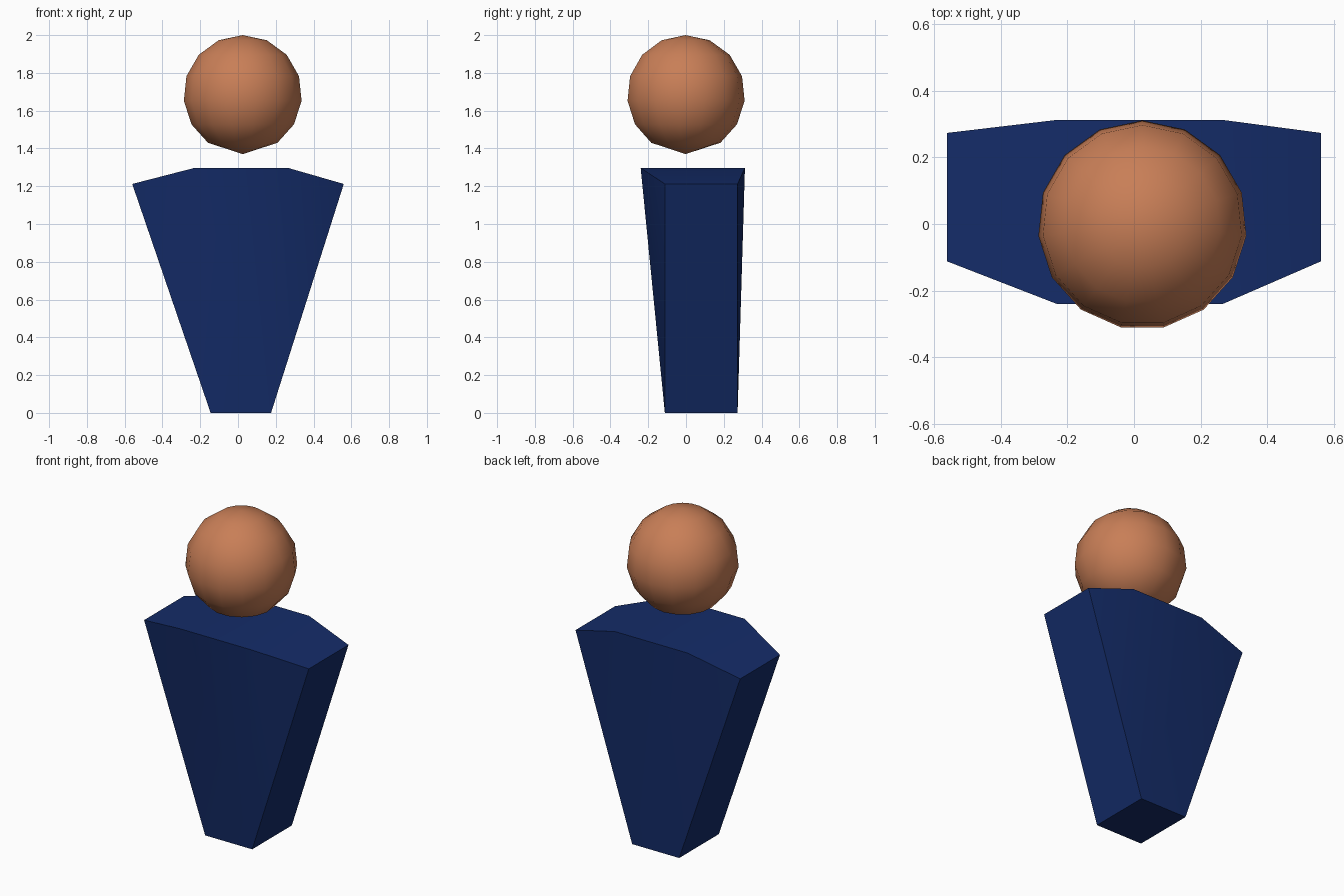
import bpy, bmesh
from math import sin, cos, pi, radians

if "Cube" in bpy.data.objects:
    bpy.data.objects.remove(bpy.data.objects["Cube"])


def finish(bm, name, color, angle):
    bmesh.ops.recalc_face_normals(bm, faces=bm.faces)
    mesh = bpy.data.meshes.new(name)
    bm.to_mesh(mesh)
    bm.free()
    obj = bpy.data.objects.new(name, mesh)
    bpy.context.collection.objects.link(obj)
    mat = bpy.data.materials.new(name + "_color")
    mat.diffuse_color = color
    mat.use_nodes = True
    mat.node_tree.nodes["Principled BSDF"].inputs["Base Color"].default_value = mat.diffuse_color
    mesh.materials.append(mat)
    bpy.ops.object.select_all(action='DESELECT')
    obj.select_set(True)
    bpy.context.view_layer.objects.active = obj
    bpy.ops.object.shade_smooth_by_angle(angle=radians(angle))
    return obj


# Torso: narrow rectangular foot flaring to sloped shoulders
bm = bmesh.new()
sections = [  # x left, x right, y front, y back, z
    (-0.145, 0.175, -0.112, 0.273, 0.0),
    (-0.56, 0.56, -0.112, 0.273, 1.212),
    (-0.23, 0.265, -0.24, 0.312, 1.297),
]
for x0, x1, y0, y1, z in sections:
    for x in (x0, x1):
        for y in (y0, y1):
            bm.verts.new((x, y, z))
bmesh.ops.convex_hull(bm, input=bm.verts)
bmesh.ops.dissolve_limit(bm, angle_limit=radians(1), verts=bm.verts, edges=bm.edges)
finish(bm, "torso", (0.007, 0.025, 0.14, 1), 30)

# Head: 15-sided sphere, rings every 24 degrees, closed by a single bottom point
bm = bmesh.new()
sides, radius, cx, cy, cz = 15, 0.315, 0.025, -0.003, 1.685
step = 2 * pi / sides
top = bm.verts.new((cx, cy, cz + radius))
bottom = bm.verts.new((cx, cy, cz - radius))
rings = []
for k in range(1, 7):
    r, z = radius * sin(k * step), radius * cos(k * step)
    rings.append([bm.verts.new((cx + r * sin(i * step), cy + r * cos(i * step), cz + z))
                  for i in range(sides)])
for i in range(sides):
    j = (i + 1) % sides
    bm.faces.new((top, rings[0][i], rings[0][j]))
    bm.faces.new((bottom, rings[-1][j], rings[-1][i]))
    for a, b in zip(rings, rings[1:]):
        bm.faces.new((a[i], b[i], b[j], a[j]))
finish(bm, "head", (0.58, 0.21, 0.095, 1), 40)
